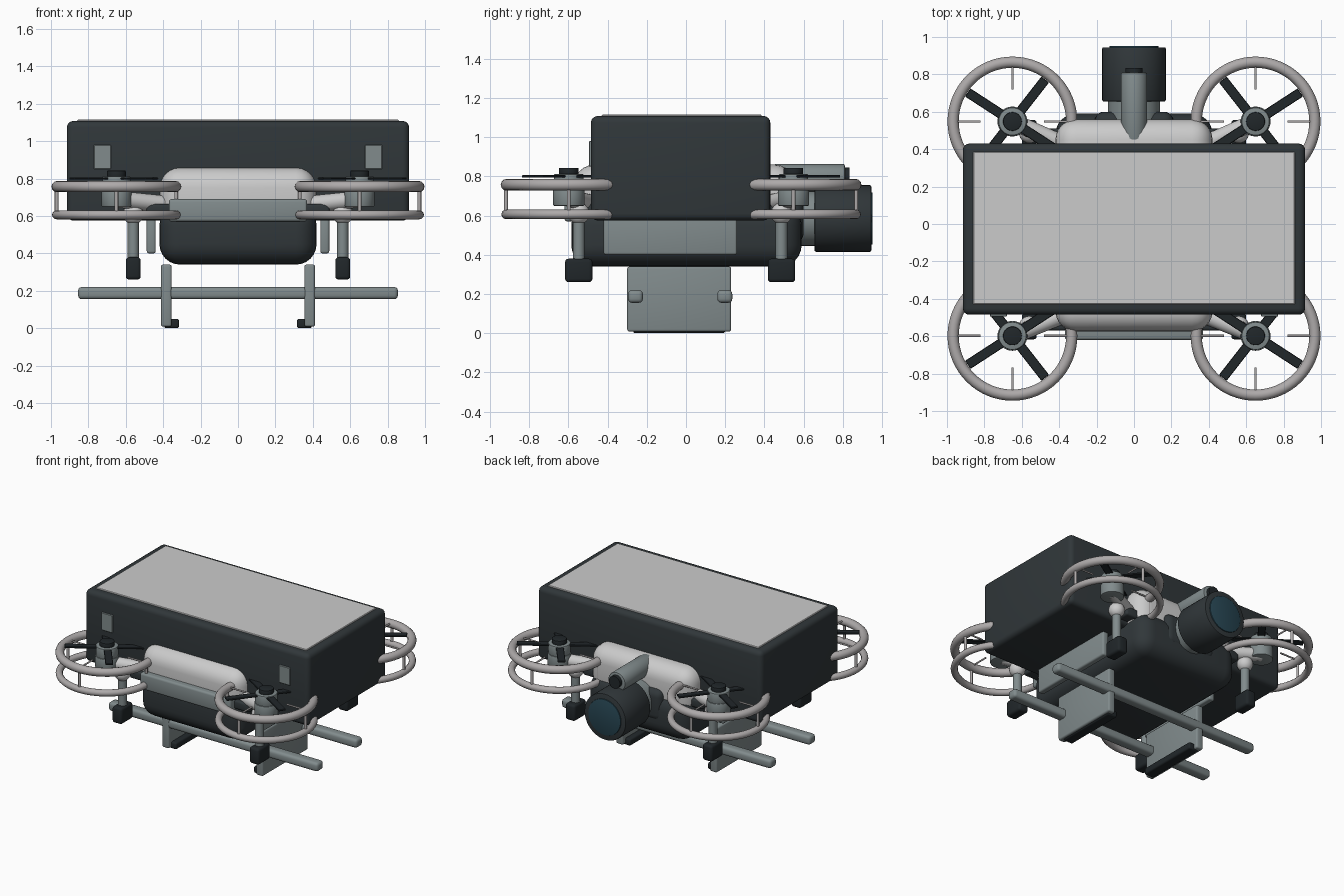
import bpy, math
from mathutils import Vector

if "Cube" in bpy.data.objects:
    bpy.data.objects.remove(bpy.data.objects["Cube"])


def material(name, r, g, b):
    m = bpy.data.materials.new(name)
    m.diffuse_color = (r, g, b, 1)
    m.use_nodes = True
    m.node_tree.nodes["Principled BSDF"].inputs["Base Color"].default_value = m.diffuse_color
    return m


DARK = material("dark_shell", 0.03, 0.038, 0.042)
BLACK = material("black_rubber", 0.015, 0.02, 0.023)
STEEL = material("steel_grey", 0.22, 0.26, 0.265)
LIGHT = material("light_shell", 0.55, 0.54, 0.54)
RING = material("guard_grey", 0.42, 0.40, 0.40)
GLASS = material("lens_glass", 0.02, 0.06, 0.085)
CY = -0.03  # centre line of the airframe in y


def finish(name, mat, bevel=0, segments=4):
    o = bpy.context.object
    o.name = name
    o.data.materials.append(mat)
    if bevel:
        b = o.modifiers.new("bevel", 'BEVEL')
        b.width, b.segments, b.limit_method = bevel, segments, 'ANGLE'
        bpy.ops.object.modifier_apply(modifier="bevel")
    bpy.ops.object.shade_smooth_by_angle(angle=math.radians(35))
    return o


def box(name, mat, x, y, z, bevel=0.01, segments=3):
    bpy.ops.mesh.primitive_cube_add(size=1, location=[sum(a) / 2 for a in (x, y, z)])
    bpy.context.object.scale = [abs(a[1] - a[0]) for a in (x, y, z)]
    bpy.ops.object.transform_apply(location=False, rotation=False, scale=True)
    return finish(name, mat, bevel, segments)


def rod(name, mat, a, b, r, bevel=0, verts=32):
    a, b = Vector(a), Vector(b)
    d = b - a
    bpy.ops.mesh.primitive_cylinder_add(vertices=verts, radius=r, depth=d.length, location=(a + b) / 2,
                                        rotation=d.to_track_quat('Z', 'Y').to_euler())
    return finish(name, mat, bevel, 2)


def ball(name, mat, loc, r):
    bpy.ops.mesh.primitive_uv_sphere_add(segments=24, ring_count=12, radius=r, location=loc)
    return finish(name, mat)


def torus(name, mat, loc, major, minor):
    bpy.ops.mesh.primitive_torus_add(location=loc, major_radius=major, minor_radius=minor,
                                     major_segments=64, minor_segments=12)
    return finish(name, mat)


# Cargo box and lid
box("cargo_box", DARK, (-0.915, 0.915), (-0.485, 0.43), (0.575, 1.108), 0.035, 4)
box("cargo_lid", LIGHT, (-0.86, 0.86), (-0.43, 0.385), (1.06, 1.115), 0.004, 1)

# Fuselage: light upper shell, dark belly, front belt
box("upper_shell", LIGHT, (-0.42, 0.42), (-0.575, 0.56), (0.52, 0.86), 0.11, 6)
box("belly", DARK, (-0.42, 0.42), (-0.585, 0.59), (0.34, 0.66), 0.11, 6)
box("front_belt", STEEL, (-0.37, 0.37), (-0.62, -0.50), (0.57, 0.69), 0.015)

# Camera at the back
box("camera_mount", DARK, (-0.21, 0.21), (0.48, 0.60), (0.46, 0.69), 0.05, 5)
rod("camera_neck", STEEL, (0, 0.53, 0.585), (0, 0.67, 0.585), 0.14)
rod("camera_barrel", DARK, (0, 0.655, 0.585), (0, 0.945, 0.585), 0.17, 0.008, 48)
rod("camera_lens", GLASS, (0, 0.93, 0.585), (0, 0.952, 0.585), 0.132, 0.003, 48)
rod("sight_tube", STEEL, (0, 0.45, 0.793), (0, 0.81, 0.793), 0.07, 0.008)
rod("sight_cap", BLACK, (0, 0.80, 0.80), (0, 0.835, 0.80), 0.045)

# Landing gear and side panels
for s in (-1, 1):
    box("front_marker", STEEL, (s * 0.68, s * 0.77), (-0.495, -0.47), (0.85, 0.98), 0.003, 1)
    box("side_panel", STEEL, (s * 0.44, s * 0.488), (-0.42, 0.26), (0.40, 0.62), 0.012)
    box("skid_plate", STEEL, (s * 0.355, s * 0.412), (-0.30, 0.23), (0.008, 0.34), 0.012)
    box("skid_pad", BLACK, (s * 0.315, s * 0.395), (-0.27, 0.20), (0, 0.05), 0.012)
    yc = CY + s * 0.228
    box("skid_bar", STEEL, (-0.855, 0.855), (yc - 0.038, yc + 0.038), (0.155, 0.22), 0.02)

# Four rotor assemblies with arms and legs
for sx in (-1, 1):
    for sy in (-1, 1):
        x, y = sx * 0.65, CY + 0.005 + sy * 0.573

        # Arm, joint, leg and foot
        rod("rotor_arm", LIGHT, (sx * 0.36, CY + sy * 0.45, 0.66), (x, y, 0.69), 0.045)
        box("arm_root", DARK, (sx * 0.33, sx * 0.49), (CY + sy * 0.42, CY + sy * 0.54), (0.60, 0.665), 0.015)
        lx, ly = sx * 0.56, CY + sy * 0.517
        ball("leg_joint", LIGHT, (lx, ly, 0.61), 0.055)
        rod("leg", STEEL, (lx, ly, 0.34), (lx, ly, 0.61), 0.03)
        box("leg_foot", BLACK, (lx - 0.04, lx + 0.04), (ly - 0.07, ly + 0.07), (0.26, 0.38), 0.018)

        # Motor
        rod("motor", STEEL, (x, y, 0.65), (x, y, 0.74), 0.08, 0.006)
        rod("motor_hub", STEEL, (x, y, 0.73), (x, y, 0.812), 0.075, 0.006)
        rod("motor_cap", BLACK, (x, y, 0.80), (x, y, 0.843), 0.05, 0.005)

        # Two crossed blades
        for deg in (52, 147):
            t = math.radians(deg)
            blade = box("rotor_blade", BLACK, (-0.285, 0.285), (-0.026, 0.026), (-0.006, 0.006), 0.003, 1)
            blade.location = (x, y, 0.80)
            blade.rotation_euler = (0, 0, math.atan2(sy * math.sin(t), -sx * math.cos(t)))

        # Guard rings with posts and radial stubs
        torus("guard_ring_upper", RING, (x, y, 0.757), 0.317, 0.03)
        torus("guard_ring_lower", RING, (x, y, 0.606), 0.32, 0.024)
        for k in range(4):
            c, s = math.cos(k * math.pi / 2), math.sin(k * math.pi / 2)
            rod("guard_post", RING, (x + 0.32 * c, y + 0.32 * s, 0.60),
                (x + 0.32 * c, y + 0.32 * s, 0.76), 0.01, 0, 12)
            rod("guard_stub", RING, (x + 0.17 * c, y + 0.17 * s, 0.765),
                (x + 0.31 * c, y + 0.31 * s, 0.765), 0.006, 0, 12)
